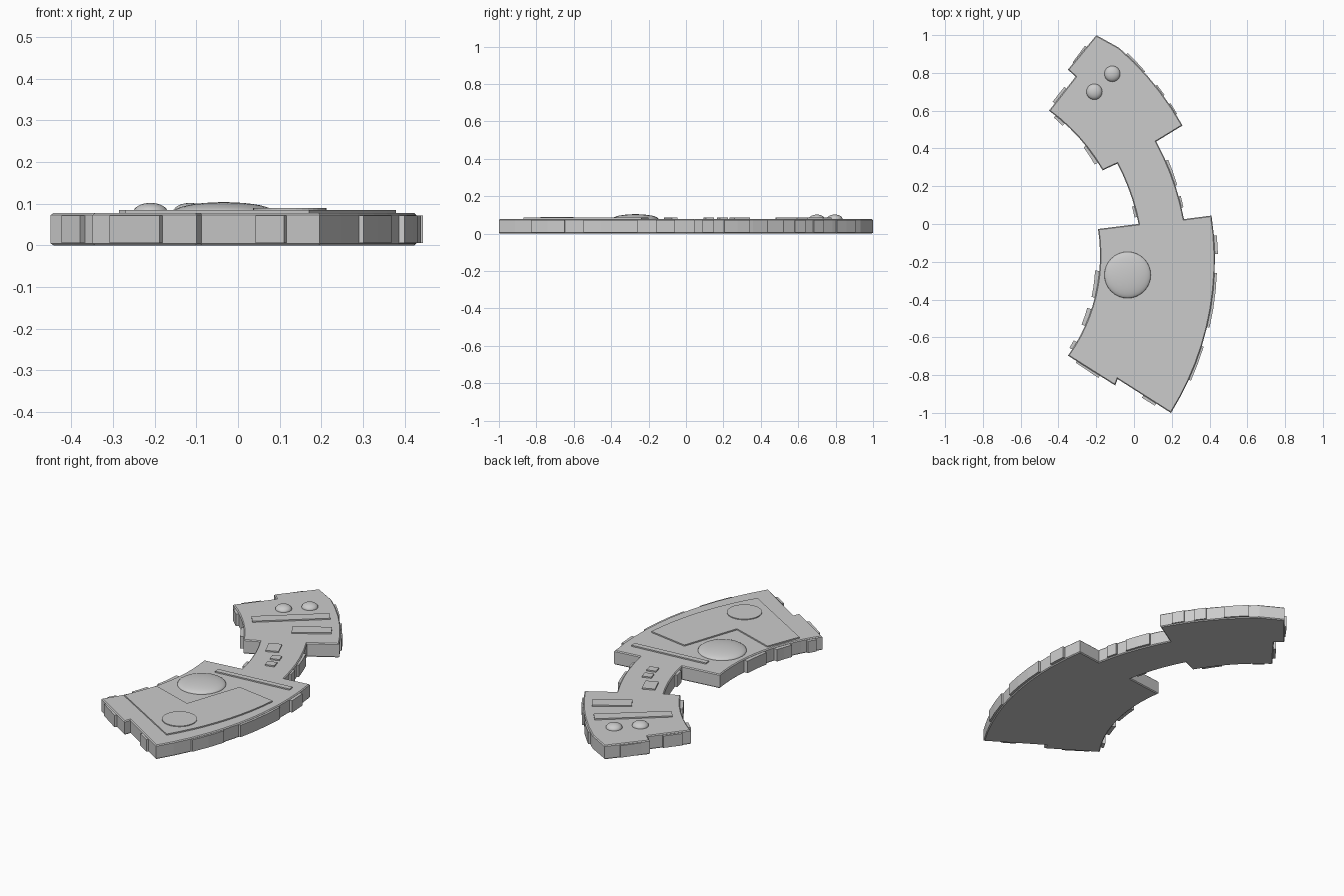
import bpy, bmesh
from math import sin, cos, radians, ceil

if "Cube" in bpy.data.objects:
    bpy.data.objects.remove(bpy.data.objects["Cube"])

CX, CY = -1.1, -0.2      # centre of the arcs the whole hull follows
TOP = 0.078


def polar(r, a):
    return (CX + r * cos(radians(a)), CY + r * sin(radians(a)))


def arc(r0, a0, r1, a1, step=4.0):
    n = max(1, ceil(abs(a1 - a0) / step))
    return [polar(r0 + (r1 - r0) * i / n, a0 + (a1 - a0) * i / n) for i in range(n + 1)]


def slab(name, pts, z0, z1, bevel=0.0):
    """Extrude a flat outline from z0 to z1, optionally chamfering the rims."""
    bm = bmesh.new()
    face = bm.faces.new([bm.verts.new((x, y, z0)) for x, y in pts])
    ext = bmesh.ops.extrude_face_region(bm, geom=[face])
    for v in ext["geom"]:
        if isinstance(v, bmesh.types.BMVert):
            v.co.z = z1
    bmesh.ops.recalc_face_normals(bm, faces=bm.faces)
    if bevel:
        rims = [e for e in bm.edges if abs(e.verts[0].co.z - e.verts[1].co.z) < 1e-6]
        bmesh.ops.bevel(bm, geom=rims, offset=bevel, segments=1, affect='EDGES')
    me = bpy.data.meshes.new(name)
    bm.to_mesh(me)
    bm.free()
    ob = bpy.data.objects.new(name, me)
    bpy.context.collection.objects.link(ob)
    return ob


def sector(name, r0, r1, a0, a1, z0=0.006, z1=0.072):
    return slab(name, arc(r1, a0, r1, a1) + arc(r0, a1, r0, a0), z0, z1)


def bar(name, r0, r1, a, w, z1=0.085):
    """Raised rectangular block lying along a radius."""
    tx, ty = -sin(radians(a)) * w / 2, cos(radians(a)) * w / 2
    (x0, y0), (x1, y1) = polar(r0, a), polar(r1, a)
    return slab(name, [(x0 - tx, y0 - ty), (x1 - tx, y1 - ty),
                       (x1 + tx, y1 + ty), (x0 + tx, y0 + ty)], TOP - 0.01, z1)


def dome(name, x, y, r, h):
    bpy.ops.mesh.primitive_uv_sphere_add(segments=32, ring_count=16, location=(x, y, TOP))
    ob = bpy.context.object
    ob.name = name
    ob.scale = (r, r, h)
    bpy.ops.object.shade_smooth_by_angle()


# Hull: wide lower section, narrow neck, wide upper section
hull = (arc(1.523, -31.7, 1.530, 9.2)                    # lower outer edge
        + arc(1.383, 9.4, 1.374, 27.6)                   # neck outer edge
        + arc(1.537, 28.0, 1.525, 48) + [polar(1.5, 53.1)]
        + [polar(1.264, 53.6), polar(1.259, 51.1)]       # step in upper end
        + arc(1.031, 50.9, 1.052, 27.4)                  # upper inner edge
        + arc(1.137, 27.2, 1.142, 10.1)                  # neck inner edge
        + arc(0.926, 10.8, 0.900, -33.5)                 # lower inner edge
        + [polar(1.196, -33.2), polar(1.188, -31.5)])    # step in lower end
slab("hull", hull, 0.0, TOP, 0.005)

# Thin armour panels on the hull sides
for i, (r0, r1, a0, a1) in enumerate([
        (1.49, 1.536, -24.2, -17), (1.49, 1.540, -13.1, -2.2), (1.49, 1.545, 1.5, 5.2),
        (1.35, 1.392, 12, 14.5), (1.35, 1.390, 17, 22.9),
        (1.49, 1.542, 30.5, 33), (1.49, 1.540, 35, 37.5), (1.49, 1.536, 41, 46),
        (0.885, 0.95, -31, -28), (0.887, 0.95, -22, -16), (0.895, 0.95, -12, -3),
        (1.020, 1.08, 45, 48.5), (1.030, 1.08, 30, 36),
        (1.128, 1.17, 12, 15),
        (0.955, 1.10, -34, -30), (1.35, 1.43, -32.2, -29),
        (1.08, 1.18, 48, 51.7), (1.31, 1.42, 50, 53.7)]):
    sector(f"side_panel_{i}", r0, r1, a0, a1)

# Raised deck strips and hatches
bar("upper_long_strip", 1.09, 1.484, 40.1, 0.06)
bar("upper_short_strip", 1.287, 1.488, 33.6, 0.07)
bar("lower_strip", 1.045, 1.475, 5.4, 0.03)
for i, (r, a, rad, tan) in enumerate([(1.22, 23.5, 0.068, 0.09),
                                      (1.26, 18.3, 0.05, 0.045), (1.26, 14.8, 0.05, 0.045)]):
    bar(f"neck_hatch_{i}", r - rad / 2, r + rad / 2, a, tan)

# L-shaped deck plate with a round pad
plate = arc(1.436, -27.8, 1.48, -1.5, 3) + [polar(1.25, 0), polar(1.186, -15.2),
                                            polar(0.929, -14.3), polar(0.926, -26.3)]
slab("deck_plate", plate, TOP - 0.01, 0.085)
slab("round_pad", [(0.124 + 0.088 * cos(radians(t)), -0.69 + 0.088 * sin(radians(t)))
                   for t in range(0, 360, 10)], TOP - 0.01, 0.0895)

# Domes
dome("large_dome", -0.034, -0.27, 0.123, 0.026)
dome("small_dome_a", -0.21, 0.70, 0.042, 0.024)
dome("small_dome_b", -0.115, 0.795, 0.042, 0.024)
